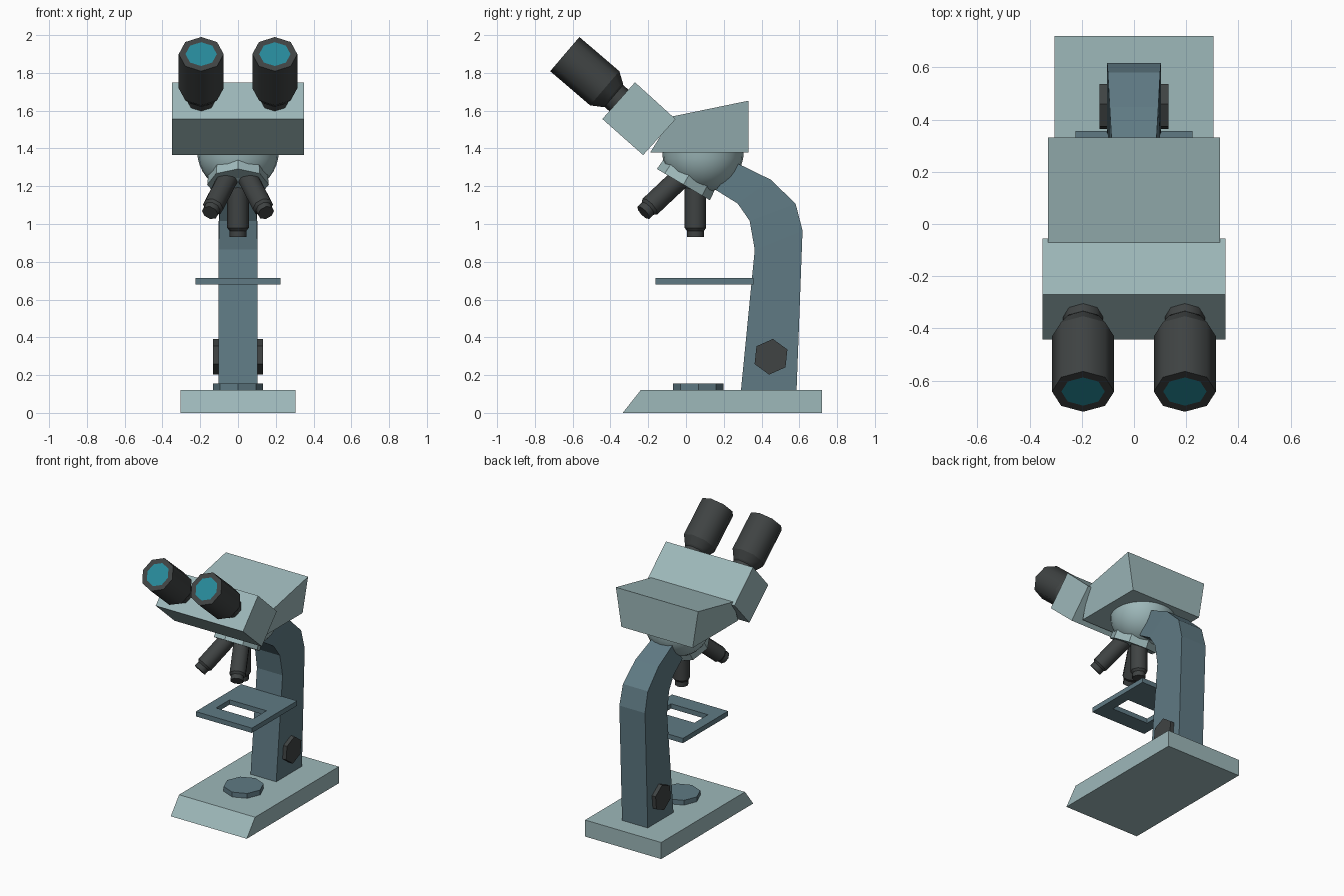
import bpy, bmesh, math
from mathutils import Vector

if "Cube" in bpy.data.objects:
    bpy.data.objects.remove(bpy.data.objects["Cube"])


def material(name, rgb):
    m = bpy.data.materials.new(name)
    m.diffuse_color = (*rgb, 1)
    m.use_nodes = True
    m.node_tree.nodes["Principled BSDF"].inputs["Base Color"].default_value = m.diffuse_color
    return m


PALE = material("pale grey green", (0.34, 0.48, 0.49))
SLATE = material("slate blue", (0.115, 0.195, 0.23))
DARK = material("charcoal", (0.05, 0.056, 0.056))
TEAL = material("teal glass", (0.02, 0.25, 0.32))


def finish(bm, name, *mats):
    bmesh.ops.recalc_face_normals(bm, faces=bm.faces)
    me = bpy.data.meshes.new(name)
    bm.to_mesh(me)
    bm.free()
    for m in mats:
        me.materials.append(m)
    ob = bpy.data.objects.new(name, me)
    bpy.context.collection.objects.link(ob)
    return ob


def loft(name, rings, mat):
    """Skin closed rings of points and cap both ends."""
    bm = bmesh.new()
    rows = [[bm.verts.new(p) for p in r] for r in rings]
    n = len(rows[0])
    for a, b in zip(rows, rows[1:]):
        for i in range(n):
            j = (i + 1) % n
            bm.faces.new((a[i], a[j], b[j], b[i]))
    bm.faces.new(rows[0])
    bm.faces.new(rows[-1])
    return finish(bm, name, mat)


def prism(name, profile, mat):
    """Side profile of (y, z, half width), spanned across x."""
    return loft(name, [[(s * w, y, z) for y, z, w in profile] for s in (-1, 1)], mat)


def lathe(name, origin, axis, profile, sides, mats, smooth=None, phase=0, cap_slot=0):
    """Turn (distance, radius) pairs about an axis. smooth: None, 'side' or 'all'."""
    d = Vector(axis).normalized()
    ref = Vector((0, 1, 0)) if abs(d.x) > 0.9 else Vector((1, 0, 0))
    u = (ref - d * ref.dot(d)).normalized()
    v = d.cross(u)
    bm = bmesh.new()
    rows = []
    for t, r in profile:
        row = []
        for i in range(sides):
            a = math.radians(phase) + 2 * math.pi * i / sides
            row.append(bm.verts.new(Vector(origin) + d * t + (u * math.cos(a) + v * math.sin(a)) * r))
        rows.append(row)
    for a, b in zip(rows, rows[1:]):
        for i in range(sides):
            j = (i + 1) % sides
            bm.faces.new((a[i], a[j], b[j], b[i])).smooth = bool(smooth)
    caps = [bm.faces.new(rows[0]), bm.faces.new(rows[-1])]
    caps[1].material_index = cap_slot
    if smooth:
        rings = rows if smooth == 'side' else [rows[0]]
        for row in rings:
            for i in range(sides):
                bm.edges.get((row[i], row[(i + 1) % sides])).smooth = False
    return finish(bm, name, *mats)


# Base and light disc
prism("base", [(y, z, 0.305) for y, z in ((-0.335, 0), (0.72, 0), (0.72, 0.12), (-0.24, 0.12))], PALE)
lathe("light_disc", (0, 0.065, 0.11), (0, 0, 1), [(0, 0.133), (0.045, 0.133)], 8, [SLATE])

# Curved arm: inner y, z, outer y, z, half width
arm = [(0.29, 0.11, 0.585, 0.11, 0.103), (0.364, 0.864, 0.617, 0.965, 0.103),
       (0.337, 1.017, 0.58, 1.108, 0.100), (0.274, 1.108, 0.448, 1.235, 0.093),
       (0.158, 1.18, 0.274, 1.32, 0.083)]
loft("arm", [[(-w, a, b), (w, a, b), (w, c, e), (-w, c, e)] for a, b, c, e, w in arm], SLATE)

# Focus knobs
for s, side in ((-1, "left"), (1, "right")):
    lathe(f"{side}_focus_knob", (s * 0.09, 0.45, 0.297), (s, 0, 0), [(0, 0.095), (0.042, 0.095)],
          6, [DARK], phase=24 if s > 0 else -24)

# Stage plate with a slot
bm = bmesh.new()
outer, inner = [[bm.verts.new((x, y, 0.715)) for x, y in ((-w, a), (w, a), (w, b), (-w, b))]
                for w, a, b in ((0.225, -0.162, 0.357), (0.148, -0.04, 0.115))]
for i in range(4):
    j = (i + 1) % 4
    bm.faces.new((outer[i], outer[j], inner[j], inner[i]))
for f in bm.faces:
    f.normal_update()
stage = finish(bm, "stage", SLATE)
if stage.data.polygons[0].normal.z < 0:
    stage.data.flip_normals()
thick = stage.modifiers.new("thickness", 'SOLIDIFY')
thick.thickness = 0.035
thick.offset = -1

# Head housing, narrower below
prism("head_housing", [(-0.19, 1.378, 0.286), (0.332, 1.378, 0.286),
                       (0.332, 1.653, 0.33), (-0.07, 1.57, 0.33)], PALE)
prism("eyepiece_housing", [(y, z, 0.35) for y, z in
                           ((-0.27, 1.75), (-0.443, 1.556), (-0.227, 1.365), (-0.055, 1.555))], PALE)

# Round turret bowl under the head
bowl = [(0.216 * math.sin(math.radians(a)), max(0.216 * math.cos(math.radians(a)), 0.002))
        for a in range(0, 91, 10)]
lathe("turret_bowl", (0, 0.09, 1.385), (0, 0, -1), bowl, 24, [PALE], smooth='all')

# Tilted nosepiece and three objectives
lathe("nosepiece", (0, 0.01, 1.249), (0, -0.509, -0.861), [(-0.01, 0.158), (0.047, 0.163)], 8, [PALE])
for name, start, end in (("rear", (0, 0.05, 1.186), (0, 0.05, 0.93)),
                         ("left", (-0.062, -0.05, 1.225), (-0.148, -0.225, 1.06)),
                         ("right", (0.062, -0.05, 1.225), (0.148, -0.225, 1.06))):
    lathe(f"{name}_objective", start, Vector(end) - Vector(start),
          [(-0.02, 0.057), (0.207, 0.057), (0.222, 0.045), (0.256, 0.045)], 8, [DARK], smooth='side')

# Eyepieces with glass set in the end face
for s, side in ((-1, "left"), (1, "right")):
    lathe(f"{side}_eyepiece", (s * 0.195, -0.356, 1.655), (0, -0.76, 0.65),
          [(-0.03, 0.076), (0.035, 0.076), (0.045, 0.085), (0.098, 0.119), (0.376, 0.119), (0.376, 0.083)],
          8, [DARK, TEAL], smooth='side', cap_slot=1)
